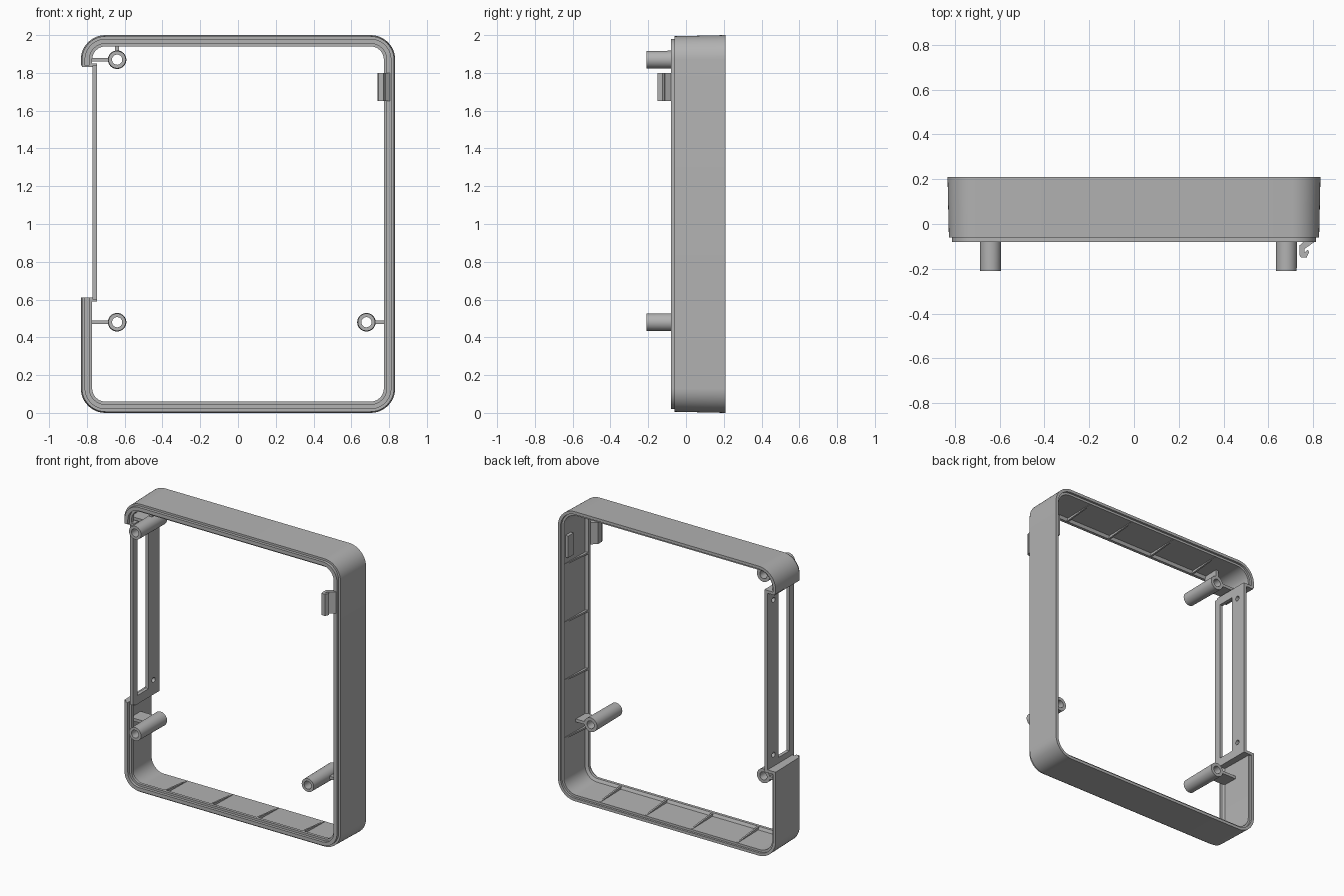
import bpy, bmesh, math
from mathutils import Vector

if "Cube" in bpy.data.objects:
    bpy.data.objects.remove(bpy.data.objects["Cube"])

grey = bpy.data.materials.new("plain grey plastic")
grey.use_nodes = True
colour = (0.45, 0.45, 0.45, 1)
grey.diffuse_color = colour
grey.node_tree.nodes["Principled BSDF"].inputs["Base Color"].default_value = colour

HALF, TOP, R = 0.832, 2.0, 0.13      # outline half width, height, corner radius
CUT_LOW, CUT_HIGH = 0.61, 1.84       # opening in the right side wall


def finish(name, bm, smooth=False):
    bmesh.ops.recalc_face_normals(bm, faces=bm.faces)
    mesh = bpy.data.meshes.new(name)
    bm.to_mesh(mesh)
    bm.free()
    obj = bpy.data.objects.new(name, mesh)
    bpy.context.collection.objects.link(obj)
    mesh.materials.append(grey)
    if smooth:
        bpy.ops.object.select_all(action='DESELECT')
        obj.select_set(True)
        bpy.context.view_layer.objects.active = obj
        bpy.ops.object.shade_smooth_by_angle(angle=math.radians(30))
    return obj


def skin(name, loops, closed=False, smooth=False):
    """Bridge equal closed loops; cap the ends, or join last to first."""
    bm = bmesh.new()
    rings = [[bm.verts.new(p) for p in loop] for loop in loops]
    pairs = list(zip(rings, rings[1:])) + ([(rings[-1], rings[0])] if closed else [])
    for a, b in pairs:
        for i in range(len(a)):
            j = (i + 1) % len(a)
            bm.faces.new((a[i], a[j], b[j], b[i]))
    if not closed:
        bm.faces.new(rings[0])
        bm.faces.new(rings[-1])
    return finish(name, bm, smooth)


def box(name, low, high):
    (x0, y0, z0), (x1, y1, z1) = low, high
    return skin(name, [[(x0, y0, z), (x1, y0, z), (x1, y1, z), (x0, y1, z)] for z in (z0, z1)])


def path_section(centre, direction, profile):
    """Profile of (inset, y) placed on one outline point."""
    return [(centre.x + direction.x * (R - d), y, centre.y + direction.y * (R - d))
            for d, y in profile]


# Rounded frame, open along part of one side
profile = [(0.006, -0.06), (0, 0.21), (0.02, 0.21), (0.02, 0.195), (0.035, 0.195),
           (0.04, -0.03), (0.06, -0.04), (0.06, -0.06), (0.045, -0.06),
           (0.045, -0.08), (0.02, -0.08), (0.02, -0.06)]
cx = HALF - R
corners = [((-cx, R), 180), ((cx, R), 270), ((cx, TOP - R), 0), ((-cx, TOP - R), 90)]
west = Vector((-1, 0))
sections = [path_section(Vector((-cx, CUT_LOW)), west, profile)]
for centre, start in corners:
    for k in range(13):
        a = math.radians(start + 90 * k / 12)
        sections.append(path_section(Vector(centre), Vector((math.cos(a), math.sin(a))), profile))
sections.append(path_section(Vector((-cx, CUT_HIGH)), west, profile))
skin("frame_wall", sections, smooth=True)

# Tapered inner ribs
rib_shape = [(0.03, -0.05), (0.06, -0.05), (0.037, 0.19), (0.03, 0.19)]
T = 0.006


def rib(name, along, direction):
    loops = []
    for s in (-T, T):
        if direction.x:
            centre = Vector((direction.x * cx, along + s))
        else:
            centre = Vector((along + s, R if direction.y < 0 else TOP - R))
        loops.append(path_section(centre, direction, rib_shape))
    skin(name, loops)


for i in range(4):
    x = -0.525 + 0.35 * i
    rib("bottom_rib", x, Vector((0, -1)))
    rib("top_rib", x, Vector((0, 1)))
    rib("left_rib", 0.4 + 0.4 * i, Vector((1, 0)))


# Hollow screw posts
def post(name, x, z):
    loops = []
    for radius, y in ((0.046, -0.21), (0.049, 0.07), (0.027, 0.07), (0.027, -0.21)):
        loops.append([(x + radius * math.cos(math.tau * k / 32), y,
                       z + radius * math.sin(math.tau * k / 32)) for k in range(32)])
    skin(name, loops, closed=True, smooth=True)


post("upper_right_post", -0.64, 1.87)
post("lower_right_post", -0.64, 0.48)
post("lower_left_post", 0.68, 0.48)

# Webs tying the posts to the walls
W = 0.01
for z in (0.48, 1.87):
    box("right_post_web", (-0.8, -0.04, z - W), (-0.682, 0.07, z + W))
box("left_post_web", (0.722, -0.04, 0.48 - W), (0.8, 0.07, 0.48 + W))
box("top_post_web", (-0.64 - W, -0.04, 1.912), (-0.64 + W, 0.07, 1.97))

# Recessed side panel with window and screw holes
panel = box("side_panel", (-0.77, -0.08, CUT_LOW - 0.01), (-0.747, 0.21, CUT_HIGH))
cutters = [box("window_cutter", (-0.9, -0.03, 0.65), (-0.6, 0.09, 1.79))]
for z in (0.69, 1.76):
    loops = [[(x, 0.145 + 0.017 * math.cos(math.tau * k / 20), z + 0.017 * math.sin(math.tau * k / 20))
              for k in range(20)] for x in (-0.9, -0.6)]
    cutters.append(skin("hole_cutter", loops))
for cutter in cutters:
    mod = panel.modifiers.new("cut", 'BOOLEAN')
    mod.operation = 'DIFFERENCE'
    mod.solver = 'EXACT'
    mod.object = cutter
    bpy.context.view_layer.objects.active = panel
    bpy.ops.object.modifier_apply(modifier=mod.name)
    bpy.data.objects.remove(cutter)

# End returns joining the panel to the frame
box("lower_return", (-0.825, -0.06, CUT_LOW - 0.02), (-0.747, 0.21, CUT_LOW))
box("upper_return", (-0.825, -0.06, CUT_HIGH - 0.01), (-0.747, 0.21, CUT_HIGH + 0.01))

# Snap hook and its base on the left wall
hook = [(0.808, -0.06), (0.808, -0.078), (0.76, -0.112), (0.76, -0.13), (0.775, -0.115),
        (0.782, -0.125), (0.77, -0.15), (0.745, -0.15), (0.739, -0.14), (0.739, -0.095),
        (0.78, -0.06)]
skin("snap_hook", [[(x, y, z) for x, y in hook] for z in (1.65, 1.80)])
box("hook_base", (0.775, 0.12, 1.65), (0.802, 0.18, 1.80))
